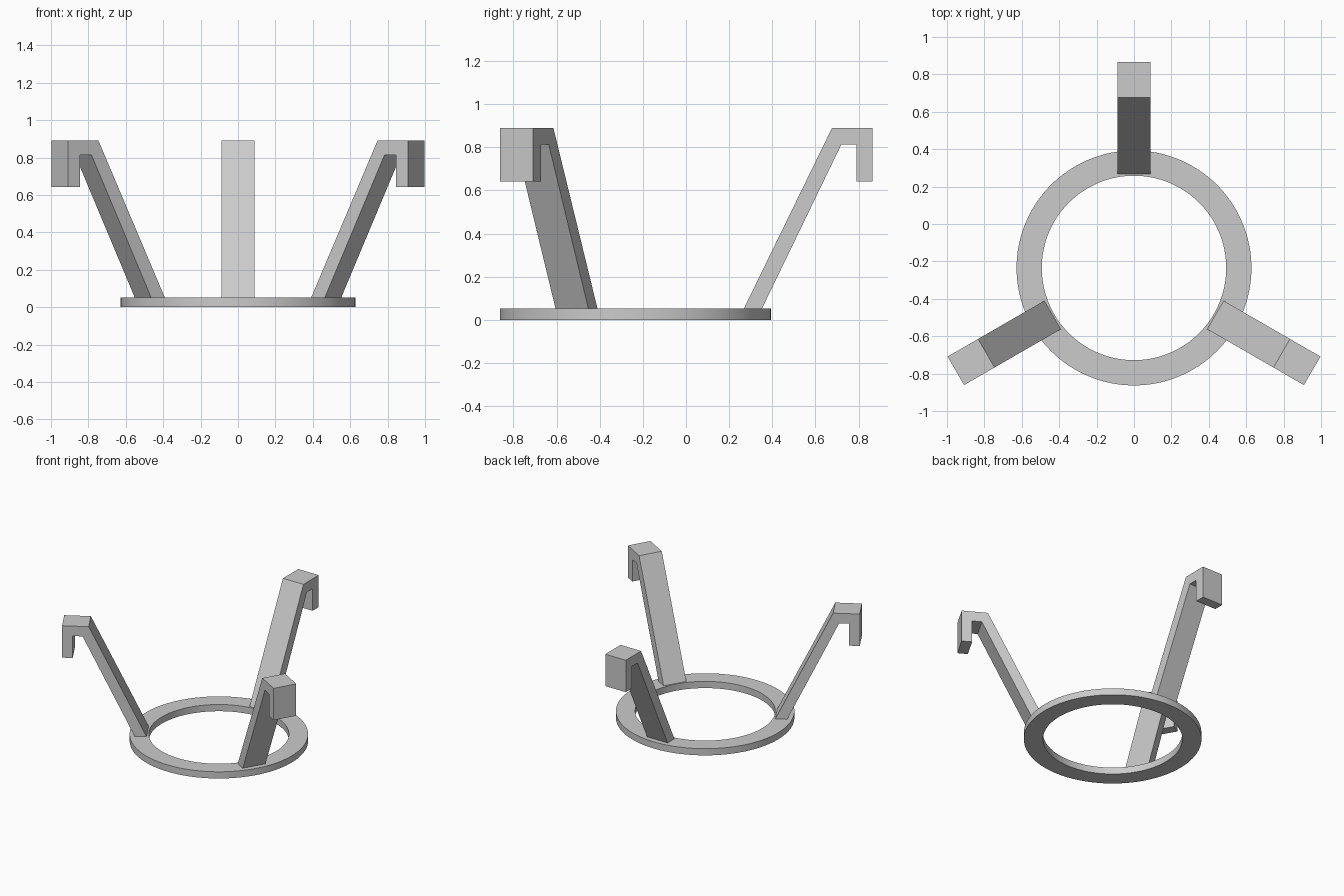
import bpy, bmesh, math
from mathutils import Matrix, Vector

cube = bpy.data.objects.get("Cube")
if cube:
    bpy.data.objects.remove(cube, do_unlink=True)

CENTRE_Y = -0.235
RING_H = 0.052
HALF_WIDTH = 0.088

grey = bpy.data.materials.new("light grey")
grey.use_nodes = True
colour = (0.6, 0.6, 0.6, 1)
grey.diffuse_color = colour
grey.node_tree.nodes["Principled BSDF"].inputs["Base Color"].default_value = colour


def finish(bm, name):
    bmesh.ops.recalc_face_normals(bm, faces=bm.faces)
    mesh = bpy.data.meshes.new(name)
    bm.to_mesh(mesh)
    bm.free()
    mesh.materials.append(grey)
    obj = bpy.data.objects.new(name, mesh)
    bpy.context.collection.objects.link(obj)
    return obj


# Base ring: rectangular section spun round the centre
bm = bmesh.new()
section = [(0.493, 0), (0.628, 0), (0.628, RING_H), (0.493, RING_H)]
verts = [bm.verts.new((r, 0, z)) for r, z in section]
edges = [bm.edges.new((verts[i], verts[(i + 1) % 4])) for i in range(4)]
bmesh.ops.spin(bm, geom=verts + edges, cent=(0, 0, 0), axis=(0, 0, 1),
               angle=math.tau, steps=128, use_merge=True)
bmesh.ops.remove_doubles(bm, verts=bm.verts, dist=0.0001)
ring = finish(bm, "base_ring")
ring.location.y = CENTRE_Y
bpy.context.view_layer.objects.active = ring
ring.select_set(True)
bpy.ops.object.shade_smooth_by_angle(angle=math.radians(30))
ring.select_set(False)

# Sloping arms with a hooked tip: side profile (radius, height) extruded in width
profile = [(0.503, RING_H), (0.587, RING_H), (0.955, 0.813), (1.025, 0.813),
           (1.025, 0.642), (1.1, 0.642), (1.1, 0.89), (0.912, 0.89)]
for name, angle in (("back_arm", 90), ("right_arm", 210), ("left_arm", 330)):
    bm = bmesh.new()
    side = bm.faces.new([bm.verts.new((r, -HALF_WIDTH, z)) for r, z in profile])
    grown = bmesh.ops.extrude_face_region(bm, geom=[side], use_keep_orig=True)["geom"]
    moved = [g for g in grown if isinstance(g, bmesh.types.BMVert)]
    bmesh.ops.translate(bm, verts=moved, vec=Vector((0, 2 * HALF_WIDTH, 0)))
    bmesh.ops.transform(bm, verts=bm.verts,
                        matrix=Matrix.Rotation(math.radians(angle), 4, "Z"))
    arm = finish(bm, name)
    arm.location.y = CENTRE_Y
